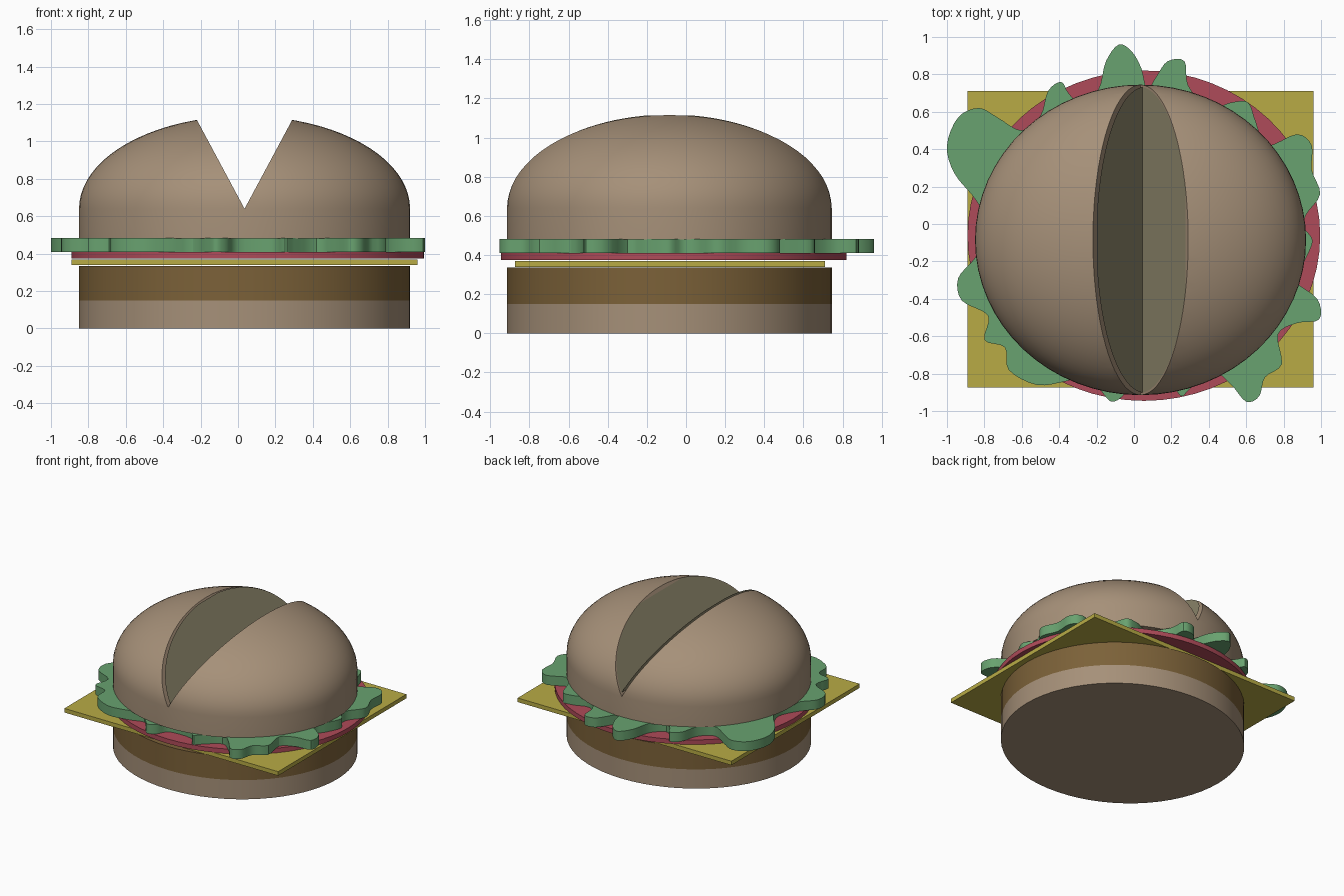
import bpy, bmesh, math

if "Cube" in bpy.data.objects:
    bpy.data.objects.remove(bpy.data.objects["Cube"])

CX, CY, RX, RY = 0.035, -0.085, 0.885, 0.83   # bun footprint
DOME_Z, DOME_H = 0.64, 0.496


def material(name, rgb):
    m = bpy.data.materials.new(name)
    m.diffuse_color = (*rgb, 1)
    m.use_nodes = True
    m.node_tree.nodes["Principled BSDF"].inputs["Base Color"].default_value = m.diffuse_color
    return m


BUN = material("bun", (0.38, 0.28, 0.19))
CRUMB = material("crumb", (0.27, 0.24, 0.15))
PATTY = material("patty", (0.20, 0.12, 0.04))
CHEESE = material("cheese", (0.48, 0.41, 0.06))
TOMATO = material("tomato", (0.43, 0.07, 0.10))
LETTUCE = material("lettuce", (0.14, 0.36, 0.16))


def make(name, verts, faces, mat, smooth=True):
    me = bpy.data.meshes.new(name)
    me.from_pydata(verts, [], faces)
    bm = bmesh.new()
    bm.from_mesh(me)
    bmesh.ops.recalc_face_normals(bm, faces=bm.faces)
    bm.to_mesh(me)
    bm.free()
    ob = bpy.data.objects.new(name, me)
    bpy.context.collection.objects.link(ob)
    if mat:
        me.materials.append(mat)
    if smooth:
        shade(ob)
    return ob


def shade(ob):
    bpy.ops.object.select_all(action='DESELECT')
    ob.select_set(True)
    bpy.context.view_layer.objects.active = ob
    bpy.ops.object.shade_smooth_by_angle(angle=math.radians(30))


def extrude(name, outline, z0, z1, mat, smooth=True):
    n = len(outline)
    verts = [(x, y, z0) for x, y in outline] + [(x, y, z1) for x, y in outline]
    faces = [tuple(range(n)), tuple(range(n, 2 * n))]
    faces += [(i, (i + 1) % n, n + (i + 1) % n, n + i) for i in range(n)]
    return make(name, verts, faces, mat, smooth)


def ellipse(cx, cy, rx, ry, n=64):
    return [(cx + rx * math.cos(2 * math.pi * i / n),
             cy + ry * math.sin(2 * math.pi * i / n)) for i in range(n)]


# Stacked round and square layers
extrude("bottom_bun", ellipse(CX, CY, RX, RY), 0, 0.15, BUN)
extrude("patty", ellipse(CX, CY, RX, RY), 0.15, 0.335, PATTY)
extrude("cheese_slice", [(-0.89, -0.875), (0.96, -0.875), (0.96, 0.71), (-0.89, 0.71)],
        0.338, 0.37, CHEESE, False)
extrude("tomato_slice", ellipse(0.0525, -0.0625, 0.943, 0.883), 0.374, 0.41, TOMATO)

# Lettuce: ruffled leaf outline, smoothed through its points
leaf = [(-0.19, 0.72), (-0.15, 0.87), (-0.08, 0.96), (-0.01, 0.92), (0.04, 0.83), (0.07, 0.72),
        (0.12, 0.79), (0.18, 0.87), (0.27, 0.87), (0.29, 0.74), (0.4, 0.62), (0.52, 0.65),
        (0.61, 0.65), (0.65, 0.55), (0.71, 0.42), (0.87, 0.48), (0.95, 0.42), (0.95, 0.29),
        (0.995, 0.16), (0.92, 0.05), (0.91, -0.02), (0.955, -0.09), (0.91, -0.2), (0.86, -0.3),
        (0.98, -0.4), (0.99, -0.51), (0.87, -0.53), (0.77, -0.59), (0.79, -0.75), (0.7, -0.82),
        (0.67, -0.92), (0.6, -0.95), (0.52, -0.86), (0.42, -0.79), (0.3, -0.88), (0.25, -0.92),
        (0.18, -0.84), (0.0, -0.84), (-0.06, -0.92), (-0.12, -0.95), (-0.17, -0.9),
        (-0.24, -0.81), (-0.36, -0.84), (-0.52, -0.86), (-0.67, -0.78), (-0.69, -0.66),
        (-0.8, -0.62), (-0.78, -0.49), (-0.92, -0.41), (-0.94, -0.29), (-0.85, -0.18),
        (-0.78, -0.03), (-0.84, 0.12), (-0.96, 0.27), (-1.0, 0.42), (-0.94, 0.57),
        (-0.83, 0.62), (-0.73, 0.57), (-0.6, 0.5), (-0.5, 0.58), (-0.46, 0.71),
        (-0.39, 0.76), (-0.35, 0.7), (-0.28, 0.64)]


def smooth_loop(pts, steps=4):
    out, n = [], len(pts)
    for i in range(n):
        a, b, c, d = (pts[(i + k) % n] for k in (-1, 0, 1, 2))
        for s in range(steps):
            t = s / steps
            out.append(tuple(0.5 * (2 * b[k] + (c[k] - a[k]) * t
                             + (2 * a[k] - 5 * b[k] + 4 * c[k] - d[k]) * t * t
                             + (3 * b[k] - a[k] - 3 * c[k] + d[k]) * t ** 3) for k in (0, 1)))
    return out


extrude("lettuce", smooth_loop(leaf), 0.41, 0.483, LETTUCE)

# Top bun: straight wall and elliptical dome, lathed
N, R = 64, 20
profile = [(1, 0.48)] + [(math.cos(a), DOME_Z + DOME_H * math.sin(a))
                         for a in (math.pi / 2 * i / R for i in range(R))]
verts = [(CX + RX * r * math.cos(2 * math.pi * i / N), CY + RY * r * math.sin(2 * math.pi * i / N), z)
         for r, z in profile for i in range(N)]
faces = [tuple(range(N))]
for k in range(len(profile) - 1):
    for i in range(N):
        j = (i + 1) % N
        faces.append((k * N + i, k * N + j, k * N + N + j, k * N + N + i))
verts.append((CX, CY, DOME_Z + DOME_H))
last = len(profile) * N - N
faces += [(last + i, last + (i + 1) % N, len(verts) - 1) for i in range(N)]
top = make("top_bun", verts, faces, BUN, False)

# V-shaped slot cut through the dome along y
tri = [(CX, DOME_Z), (CX + 0.354, 1.3), (CX - 0.354, 1.3)]
cutter = make("slot_cutter", [(x, y, z) for y in (-1.5, 1.5) for x, z in tri],
              [(0, 1, 2), (3, 4, 5), (0, 1, 4, 3), (1, 2, 5, 4), (2, 0, 3, 5)], BUN, False)
cutter.hide_render = True
mod = top.modifiers.new("slot", 'BOOLEAN')
mod.operation, mod.object, mod.solver = 'DIFFERENCE', cutter, 'EXACT'
bpy.context.view_layer.objects.active = top
bpy.ops.object.modifier_apply(modifier=mod.name)
bpy.data.objects.remove(cutter)
shade(top)

# Crumb sheets lining both sides of the slot
for name, side in (("left_crumb", -1), ("right_crumb", 1)):
    verts, M = [], 24
    for i in range(M + 1):
        h = 0.448 * math.sin(math.pi / 2 * i / M)
        x, z = 0.045 + side * 0.5444 * h, 0.665 + h
        w = 1 - ((x - CX) / RX) ** 2 - ((z - DOME_Z) / DOME_H) ** 2
        w = 0.985 * RY * math.sqrt(max(w, 0.0001))
        verts += [(x, CY - w, z), (x, CY + w, z)]
    make(name, verts, [(2 * i, 2 * i + 1, 2 * i + 3, 2 * i + 2) for i in range(M)], CRUMB, False)
